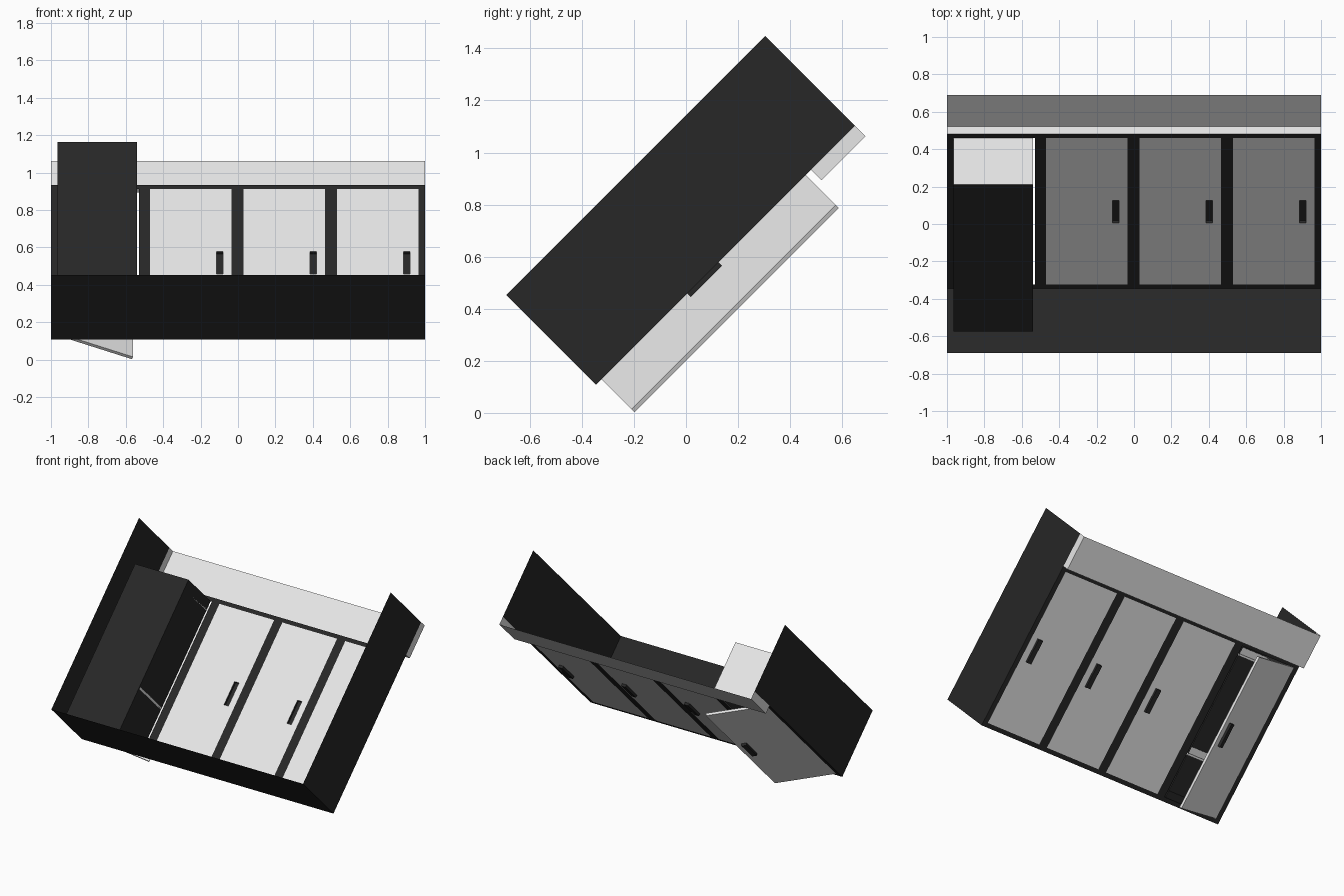
import bpy
import bmesh
from math import radians
from mathutils import Matrix

if "Cube" in bpy.data.objects:
    bpy.data.objects.remove(bpy.data.objects["Cube"], do_unlink=True)


def material(name, value):
    m = bpy.data.materials.new(name)
    colour = (value, value, value, 1)
    m.diffuse_color = colour
    m.use_nodes = True
    m.node_tree.nodes["Principled BSDF"].inputs["Base Color"].default_value = colour
    return m


WHITE = material("white", 0.8)
BLACK = material("black", 0.02)

# Cabinet space: x across, y outwards from the front plane, z up the cabinet
TILT = Matrix.Translation((0, -0.345, 0.108)) @ Matrix.Rotation(radians(-45), 4, "X")
HEIGHT, DEPTH, RAIL = 1.407, 0.488, 1.167
LOW, TOP, WIDTH = 0.03, 1.139, 0.435


def shell(lo, hi, skip=()):
    """Sheets of a box; skip names the open sides, such as -y."""
    sheets = []
    for axis in range(3):
        for sign, value in (("-", lo[axis]), ("+", hi[axis])):
            if sign + "xyz"[axis] not in skip:
                a, b = list(lo), list(hi)
                a[axis] = b[axis] = value
                sheets.append((a, b, sign == "+"))
    return sheets


def sheet(lo, hi, outward=True):
    return [(lo, hi, outward)]


def build(name, sheets, mat, matrix=TILT):
    bm = bmesh.new()
    for lo, hi, outward in sheets:
        axis = next(i for i in range(3) if lo[i] == hi[i])
        p, q = (axis + 1) % 3, (axis + 2) % 3
        verts = []
        for ends in ((lo, lo), (hi, lo), (hi, hi), (lo, hi)):
            co = list(lo)
            co[p], co[q] = ends[0][p], ends[1][q]
            verts.append(bm.verts.new(co))
        bm.faces.new(verts if outward else verts[::-1])
    bmesh.ops.remove_doubles(bm, verts=bm.verts, dist=0.0001)
    mesh = bpy.data.meshes.new(name)
    bm.to_mesh(mesh)
    bm.free()
    mesh.materials.append(mat)
    obj = bpy.data.objects.new(name, mesh)
    obj.matrix_world = matrix
    bpy.context.scene.collection.objects.link(obj)
    return obj


# Carcass: two sides and the base
for side, x in (("left", 1), ("right", -1)):
    build(side + "_side_panel", sheet((x, -DEPTH, 0), (x, 0, HEIGHT), x > 0), BLACK)
build("base_panel", sheet((-1, -DEPTH, 0), (1, 0, 0), False), BLACK)

# Face frame: rails above and below the doors, with stiles between
hinges = [-0.965, -0.47, 0.03, 0.53]
frame = sheet((-1, 0, 0), (1, 0, LOW)) + sheet((-1, 0, TOP), (1, 0, RAIL))
starts = [-1] + [h + WIDTH for h in hinges]
for x0, x1 in zip(starts, hinges + [1]):
    frame += sheet((x0, 0, LOW), (x1, 0, TOP))
build("face_frame", frame, BLACK)

# Drawer band, open at the back and the top
build("drawer_front", shell((-1, 0, RAIL), (1, 0.057, HEIGHT), ("-y", "+z")), WHITE)

# Handle cup position on each door
H0, H1, HZ0, HZ1, HOUT = 0.355, 0.39, 0.495, 0.665, 0.018


def door(label, x, angle, thick):
    matrix = TILT @ Matrix.Translation((x, 0, 0)) @ Matrix.Rotation(radians(angle), 4, "Z")
    if thick:
        panel = shell((0, -thick, LOW), (WIDTH, 0, TOP))
    else:
        # Flat panel pierced behind the handle
        panel = sheet((0, 0, LOW), (H0, 0, TOP)) + sheet((H1, 0, LOW), (WIDTH, 0, TOP))
        panel += sheet((H0, 0, LOW), (H1, 0, HZ0)) + sheet((H0, 0, HZ1), (H1, 0, TOP))
    build(label + "_door", panel, WHITE, matrix)
    build(label + "_handle", shell((H0, 0, HZ0), (H1, HOUT, HZ1), ("-y",)), BLACK, matrix)


# Three closed doors and one ajar
for label, x in zip(("right_middle", "left_middle", "left"), hinges[1:]):
    door(label, x, 0, 0)
door("open_right", hinges[0], 24.2, 0.018)

# Compartment behind the open door, with white top and shelves
X0, X1, BACK = -0.965, -0.54, -0.354
build("compartment", shell((X0, BACK, LOW), (X1, 0, TOP), ("+y", "+z")), BLACK)
build("compartment_top", sheet((X0, BACK, TOP), (X1, 0, TOP)), WHITE)
for label, z in (("lower", 0.34), ("upper", 1.07)):
    build(label + "_shelf", shell((X0, BACK + 0.01, z), (X1, -0.005, z + 0.015)), WHITE)
